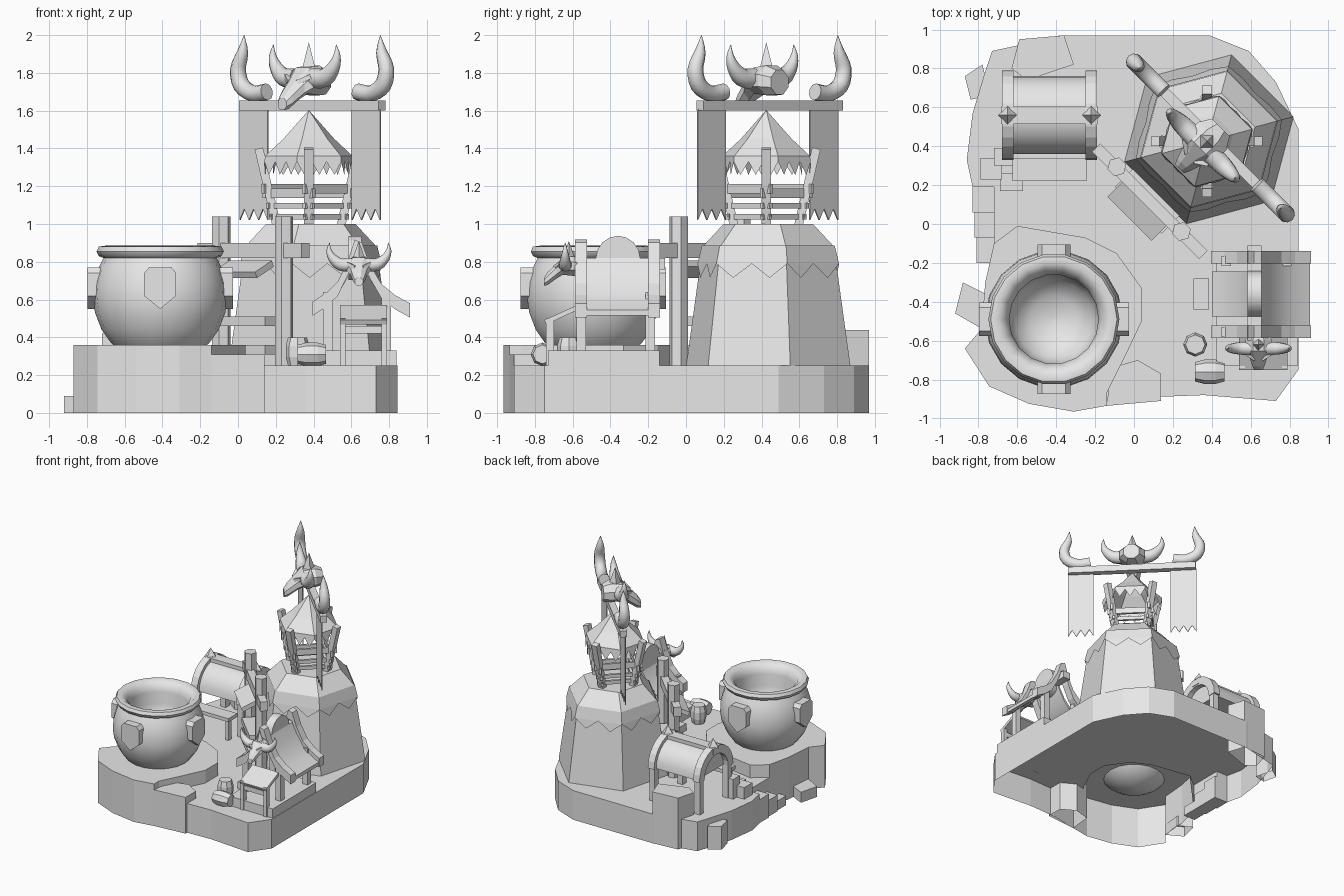
import bpy, bmesh
from math import cos, sin, pi, radians
from mathutils import Matrix, Vector

if "Cube" in bpy.data.objects:
    bpy.data.objects.remove(bpy.data.objects["Cube"])

grey = bpy.data.materials.new("plain_grey")
grey.use_nodes = True
grey.diffuse_color = (0.8, 0.8, 0.8, 1)
grey.node_tree.nodes["Principled BSDF"].inputs["Base Color"].default_value = grey.diffuse_color
WORLD = Matrix()


def move(x, y, z=0):
    return Matrix.Translation((x, y, z))


def make(name, verts, faces, frame=WORLD, smooth=0):
    mesh = bpy.data.meshes.new(name)
    mesh.from_pydata([frame @ Vector(v) for v in verts], [], faces)
    bm = bmesh.new()
    bm.from_mesh(mesh)
    bmesh.ops.remove_doubles(bm, verts=bm.verts, dist=1e-5)
    bmesh.ops.recalc_face_normals(bm, faces=bm.faces)
    bm.to_mesh(mesh)
    bm.free()
    mesh.materials.append(grey)
    obj = bpy.data.objects.new(name, mesh)
    bpy.context.collection.objects.link(obj)
    if smooth:
        bpy.ops.object.select_all(action='DESELECT')
        obj.select_set(True)
        bpy.context.view_layer.objects.active = obj
        bpy.ops.object.shade_smooth_by_angle(angle=radians(smooth))


def loft(name, rings, frame=WORLD, smooth=0, start=True):
    n = len(rings[0])
    verts = [v for ring in rings for v in ring]
    faces = [(k * n + i, k * n + (i + 1) % n, (k + 1) * n + (i + 1) % n, (k + 1) * n + i)
             for k in range(len(rings) - 1) for i in range(n)]
    if start:
        faces.append(tuple(range(n)))
    faces.append(tuple(range(len(verts) - n, len(verts))))
    make(name, verts, faces, frame, smooth)


def extrude(name, pts, lo, hi, plane="xy", frame=WORLD, smooth=0, bottom=True):
    place = {"xy": lambda a, b, c: (a, b, c), "xz": lambda a, b, c: (a, c, b),
             "yz": lambda a, b, c: (c, a, b)}[plane]
    loft(name, [[place(a, b, c) for a, b in pts] for c in (lo, hi)], frame, smooth, bottom)


def box(name, x, y, z, frame=WORLD):
    extrude(name, [(x[0], y[0]), (x[1], y[0]), (x[1], y[1]), (x[0], y[1])], z[0], z[1], frame=frame)


def circle(r, z, n, turn=0):
    return [(r * cos(2 * pi * i / n + turn), r * sin(2 * pi * i / n + turn), z) for i in range(n)]


def lathe(name, profile, n, frame=WORLD, smooth=0, start=True):
    loft(name, [circle(r, z, n) for r, z in profile], frame, smooth, start)


def beam(name, a, b, w, t, frame=WORLD):
    a, b = Vector(a), Vector(b)
    turn = (b - a).to_track_quat('Z', 'Y').to_matrix().to_4x4()
    box(name, (-w / 2, w / 2), (-t / 2, t / 2), (0, (b - a).length), frame @ Matrix.Translation(a) @ turn)


def horn(name, side, path, frame):
    # tapered tube in the local xz plane, rounded through the path points
    ctrl = [Vector(p) for p in [path[0]] + path + [path[-1]]]
    fine = []
    for a, b, c, d in zip(ctrl, ctrl[1:], ctrl[2:], ctrl[3:]):
        for t in (0, 1 / 3, 2 / 3):
            fine.append(b + (c - a) * t / 2 + (a * 2 - b * 5 + c * 4 - d) * t * t / 2
                        + (b * 3 - a - c * 3 + d) * t ** 3 / 2)
    fine.append(ctrl[-1])
    pts = [Vector((side * p[0], 0, p[1])) for p in fine]
    rings = []
    for i, p in enumerate(fine):
        d = (pts[min(i + 1, len(pts) - 1)] - pts[max(i - 1, 0)]).normalized()
        across = Vector((d.z, 0, -d.x))
        rings.append([pts[i] + across * u + Vector((0, v, 0)) for u, v, _ in circle(max(p[2], .001), 0, 10)])
    loft(name, rings, frame, 60)


def skirt(name, r0, z0, r1, z1, drop, teeth, frame):
    # six-sided cloth with a zigzag hem
    top, low = circle(r0, z0, 6), circle(r1, z1, 6)
    verts, faces = [], []
    for i in range(6):
        a, b, t0, t1 = (Vector(ring[j % 6]) for ring in (low, top) for j in (i, i + 1))
        for k in range(teeth):
            p, q = a.lerp(b, k / teeth), a.lerp(b, (k + 1) / teeth)
            tip = (p + q) / 2
            n = len(verts)
            verts += [t0.lerp(t1, k / teeth), t0.lerp(t1, (k + 1) / teeth), q,
                      (tip.x * 1.03, tip.y * 1.03, z1 - drop), p]
            faces += [(n, n + 1, n + 2, n + 4), (n + 4, n + 2, n + 3)]
    make(name, verts, faces, frame)


def skull(name, frame):
    rings = [[(u * w, -f, z + v * h) for u, v, _ in circle(1, 0, 8, pi / 8)]
             for f, z, w, h in [(-.1, -.03, .07, .07), (-.04, -.02, .11, .085), (.05, -.02, .115, .075),
                                (.1, -.06, .075, .065), (.17, -.12, .05, .055), (.2, -.145, .035, .035)]]
    loft(name + "_head", rings, frame)
    lathe(name + "_spike", [(.05, .04), (.001, .18)], 4, frame)
    for side in (-1, 1):
        horn(name + "_horn", side, [(.06, -.01, .055), (.15, -.005, .05), (.215, .05, .035),
                                    (.24, .11, .02), (.235, .17, .001)], frame @ move(0, -.03))
        beam(name + "_eye", (side * .03, -.115, -.03), (side * .09, -.075, 0), .025, .025, frame)


def slab(name, inner, outer, z):
    # open-bottomed ground piece; inner points only reach the lower ledge
    rim = inner + outer
    loft(name, [[(x, y, .25 if 0 < i < len(inner) - 1 else 0) for i, (x, y) in enumerate(rim)],
                [(x, y, z) for x, y in rim]], start=False)


# Ground and raised mound share one edge
edge = [(-.72, -.1), (-.6, -.01), (-.25, -.07), (-.09, -.15), (.04, -.33), (.04, -.5), (-.05, -.69),
        (-.14, -.87), (-.14, -.935)]
slab("pot_mound", edge, [(-.31, -.965), (-.54, -.925), (-.745, -.835), (-.87, -.64), (-.785, -.54),
                         (-.765, -.3)], .36)
slab("ground", edge, [(.1, -.89), (.36, -.88), (.73, -.91), (.845, -.75), (.845, .49), (.73, .73), (.59, .89),
                      (.39, .97), (-.38, .97), (-.59, .92), (-.73, .89), (-.77, .77), (-.83, .57),
                      (-.86, .33), (-.83, .19), (-.72, .19)], .25)
for name, pts, z in [
        ("front_rock", [(-.14, -.935), (.14, -.91), (.14, -.77), (.02, -.7), (-.12, -.74)], .31),
        ("back_rock", [(-.63, .8), (-.59, .95), (-.36, .97), (-.31, .82), (-.55, .74)], .44),
        ("side_rock", [(-.87, .76), (-.78, .82), (-.74, .66), (-.84, .64)], .2),
        ("low_rock", [(-.92, -.46), (-.88, -.3), (-.76, -.36), (-.78, -.54)], .09)]:
    extrude(name, pts, 0, z, bottom=False)
for i in range(3):
    box("stair_step", (-.83 + i * .01, -.7), (.06 - i * .13, .19 - i * .13), (0, .2 - i * .06))
box("crate", (-.79, -.68), (.23, .34), (.25, .35))
box("crate", (-.72, -.62), (.3, .39), (.25, .42))
box("crate", (-.69, -.57), (.17, .26), (.25, .33))

# Cauldron with four plates
pot = move(-.412, -.49)
lathe("cauldron", [(.01, .26), (.13, .28), (.2, .32), (.26, .37), (.31, .44), (.345, .53), (.355, .6),
                   (.35, .69), (.325, .77), (.3, .82), (.325, .83), (.337, .855), (.325, .88), (.29, .885),
                   (.25, .855), (.23, .8), (.235, .7), (.2, .6), (.12, .54), (.01, .52)], 18, pot, 50)
for i in range(4):
    extrude("cauldron_plate", [(-.06, .77), (.06, .77), (.085, .74), (.085, .62), (0, .55), (-.085, .62),
                               (-.085, .74)], -.385, -.3, "xz", pot @ Matrix.Rotation(i * pi / 2, 4, 'Z'))

# Tower tent
tower = move(.375, .425) @ Matrix.Rotation(-pi / 4, 4, 'Z')
lathe("tower_body", [(.45, .25), (.36, .88), (.245, 1)], 6, tower @ move(0, .015), start=False)
skirt("tower_trim", .364, .885, .388, .79, .075, 2, tower @ move(0, .015))
lathe("lookout_roof", [(.24, 1.36), (.14, 1.45), (.003, 1.6)], 6, tower, start=False)
skirt("roof_trim", .24, 1.36, .243, 1.33, .07, 3, tower)
posts = [(Vector(a), Vector(b)) for a, b in zip(circle(.17, .99, 4, pi / 4), circle(.265, 1.4, 4, pi / 4))]
for i, (a, b) in enumerate(posts):
    beam("lookout_post", a, b, .05, .045, tower)
    c, d = posts[(i + 1) % 4]
    lift = .06 * (i % 2)
    for t, h in ((.12, .03), (.26, .03), (.42 + lift, .05)):
        p, q = a.lerp(b, t), c.lerp(d, t)
        over = (q - p) * .13
        beam("lookout_rail", p - over, q + over, .02, h, tower)

# Gate in front of the tower
for x in (-.235, .235):
    lathe("gate_post", [(.05, .25), (.05, 1.04)], 6, tower @ move(x, -.42))
box("gate_bar", (-.38, .4), (-.455, -.395), (.82, .9), tower)
beam("gate_awning", (0, -.43, .79), (0, -.555, .73), .32, .035, tower)
for z in (.34, .49):
    box("gate_shelf", (-.17, .17), (-.5, -.37), (z - .03, z + .02), tower)

# Banner beam, flags, horns and skull
banner = tower @ move(0, .025)
box("banner_beam", (-.522, .522), (-.027, .027), (1.6, 1.655), banner)
hem = [(.525 - .035 * i, 1.02 + .06 * (i % 2)) for i in range(7)]
for side in (-1, 1):
    flag = [(.315, 1.61), (.525, 1.61)] + hem
    extrude("flag", [(side * x, z) for x, z in flag], -.004, .004, "xz", tower @ move(0, .01))
    horn("beam_horn", side, [(.34, 1.7, .045), (.44, 1.69, .045), (.53, 1.735, .045), (.555, 1.82, .042),
                             (.52, 1.91, .03), (.51, 2, .001)], banner)
skull("tower_skull", tower @ move(0, 0, 1.78))


# Arched strip: outer curve with an inner copy below it
def strip(curve, thick):
    return curve + [(a, z - thick) for a, z in reversed(curve)]


# Stall with flared roof and round sign
stall = move(.635, -.36)
right = [(.02, .82), (.06, .74), (.12, .65), (.19, .59), (.27, .545)]
left = [(-a * .87, z + .01) for a, z in reversed(right)]
extrude("stall_roof", strip(right, .03), -.17, .17, "xz", stall, 40)
extrude("stall_back_roof", strip(left, .03), -.115, .115, "xz", stall, 40)
for y in (-.195, .19):
    extrude("stall_fascia", strip([(a * 1.02, z + .035 + max(0, z - .7) * .4) for a, z in left + right], .075),
            y - .032, y + .032, "xz", stall)
box("stall_ridge", (-.05, .02), (-.24, .25), (.76, .82), stall)
extrude("stall_sign", [(u, v + .82) for u, v, _ in circle(.117, 0, 16)], -.05, .02, "yz", stall, 40)
box("stall_floor", (-.21, .205), (-.37, .22), (.25, .33), stall)
for x in (-.16, .15):
    for y in (-.195, .17):
        box("stall_post", (x - .025, x + .025), (y - .025, y + .025), (.3, .64), stall)
counter = stall @ move(.03, 0)
for x in (-.11, .11):
    box("counter_post", (x - .015, x + .015), (-.38, -.34), (.25, .5), counter)
beam("stall_counter", (0, -.385, .48), (0, -.21, .56), .25, .025, counter)
box("counter_rail", (-.12, .12), (-.37, -.34), (.42, .46), counter)
box("stall_bench", (-.33, -.25), (-.08, .08), (.25, .31), stall)
skull("stall_skull", move(.64, -.62, .79) @ Matrix.Scale(.66, 4))

# Barrels
keg = [(.05, -.075), (.062, -.03), (.062, .03), (.05, .075)]
lathe("lying_barrel", keg, 8, move(.39, -.76, .31) @ Matrix.Rotation(pi / 2, 4, 'Y'))
lathe("standing_barrel", keg, 8, move(.315, -.62, .325))

# Round-roofed tent
tent = move(-.435, .56, .05)


def arc(r):
    return [(r * cos(pi * i / 12), .48 + r * sin(pi * i / 12)) for i in range(13)]


extrude("tent_roof", arc(.2), -.2, .2, "yz", tent, 40)
box("tent_ridge", (-.25, .25), (-.045, .045), (.65, .705), tent)
for x in (-.215, .215):
    extrude("tent_arch", arc(.23) + arc(.16)[::-1], x - .03, x + .03, "yz", tent)
    lathe("tent_finial", [(.05, .7), (.001, .77)], 4, tent @ move(x, 0))
    for y in (-.19, .19):
        box("tent_post", (x - .025, x + .025), (y - .025, y + .025), (.2, .49), tent)
    box("tent_counter_leg", (x * .75 - .015, x * .75 + .015), (-.32, -.28), (.2, .38), tent)
box("tent_counter", (-.19, .19), (-.34, -.22), (.37, .4), tent)
